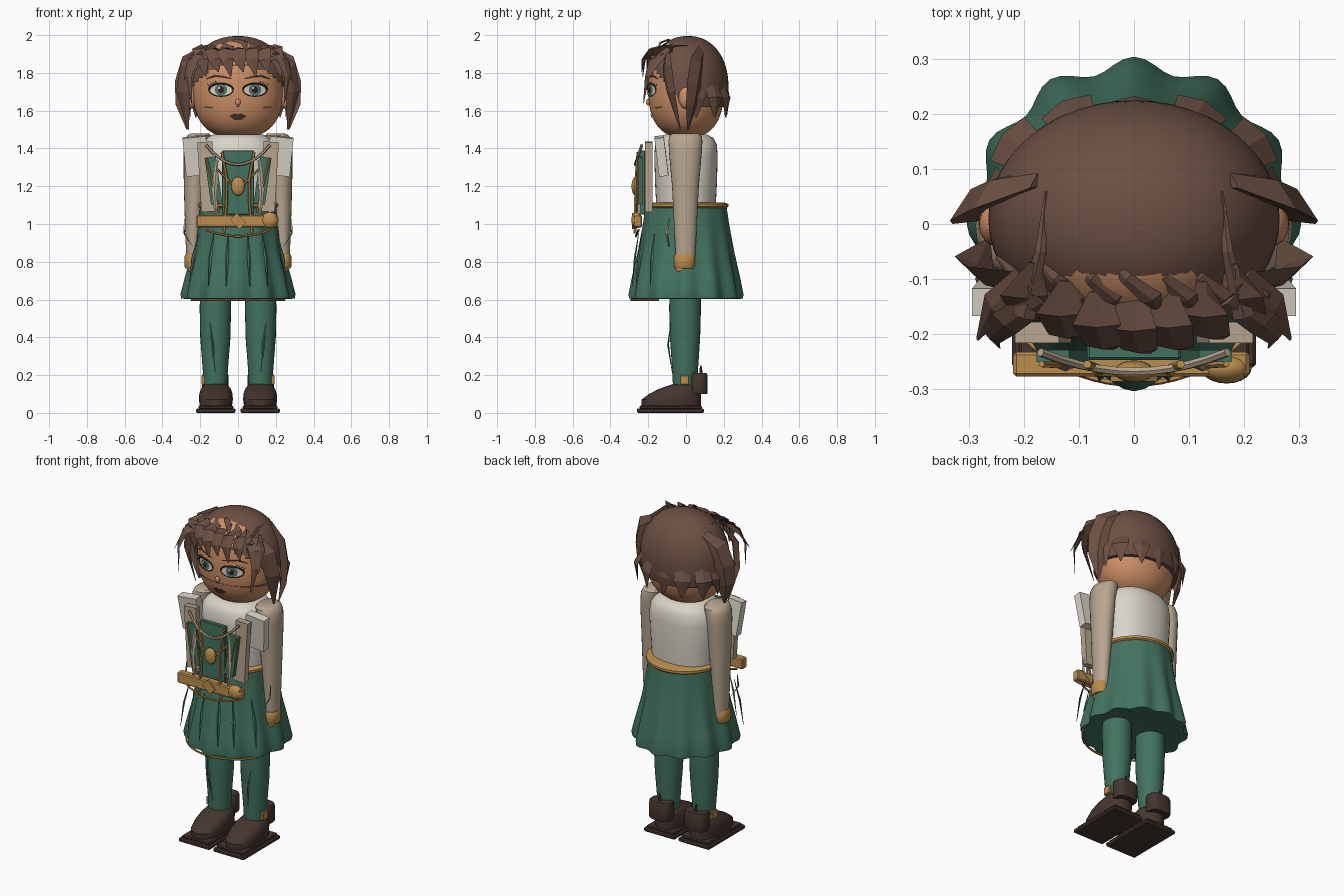
import bpy, bmesh, math
from mathutils import Vector, Euler

default_cube = bpy.data.objects.get("Cube")
if default_cube:
    bpy.data.objects.remove(default_cube, do_unlink=True)


def material(name, red, green, blue):
    mat = bpy.data.materials.new(name)
    mat.use_nodes = True
    mat.diffuse_color = (red, green, blue, 1)
    shader = mat.node_tree.nodes["Principled BSDF"]
    shader.inputs["Base Color"].default_value = (red, green, blue, 1)
    shader.inputs["Roughness"].default_value = 0.8
    return mat


HAIR = material("brown hair", .15, .08, .057)
SKIN = material("warm skin", .62, .28, .135)
GREEN = material("forest green cloth", .055, .17, .115)
LEATHER = material("dark leather", .06, .036, .028)
CREAM = material("cream cloth", .7, .66, .58)
BEIGE = material("beige cloth", .48, .38, .28)
GOLD = material("gold trim", .5, .27, .075)
INK = material("ink", .025, .017, .014)
IRIS = material("teal iris", .09, .17, .16)
LIPS = material("dark lips", .08, .035, .028)


def finish(name, bm, mat, smooth=True):
    bmesh.ops.recalc_face_normals(bm, faces=bm.faces)
    mesh = bpy.data.meshes.new(name)
    bm.to_mesh(mesh)
    bm.free()
    mesh.materials.append(mat)
    obj = bpy.data.objects.new(name, mesh)
    bpy.context.collection.objects.link(obj)
    if smooth:
        mesh.polygons.foreach_set("use_smooth", [True] * len(mesh.polygons))
        mesh.set_sharp_from_angle(angle=math.radians(40))
    return obj


def skin_rings(bm, rings):
    rings = [[bm.verts.new(p) for p in ring] for ring in rings]
    n = len(rings[0])
    for low, high in zip(rings, rings[1:]):
        for i in range(n):
            bm.faces.new((low[i], low[(i + 1) % n], high[(i + 1) % n], high[i]))
    bm.faces.new(rings[0])
    bm.faces.new(rings[-1])


def loft(name, sections, mat, cx=0, cy=0, n=32, power=2, folds=0, keep=None):
    """Stack of (z, rx, ry, shift x, shift y, fold depth) superellipses."""
    rings = []
    for section in sections:
        z, rx, ry, dx, dy, depth = (tuple(section) + (0, 0, 0))[:6]
        ring = []
        for i in range(n):
            a = math.tau * i / n
            c, s = math.cos(a), math.sin(a)
            r = (abs(c) ** power + abs(s) ** power) ** (-1 / power)
            r *= 1 + depth * math.cos(folds * a)
            ring.append((cx + dx + rx * r * c, cy + dy + ry * r * s, z))
        rings.append(ring)
    bm = bmesh.new()
    skin_rings(bm, rings)
    if keep:
        drop = [f for f in bm.faces if not keep(f.calc_center_median())]
        bmesh.ops.delete(bm, geom=drop, context='FACES')
    return finish(name, bm, mat)


def sweep(name, path, widths, mat, depth=1, out=(0, -1, 0), n=4):
    """Tapered blade (n=4) or rod along a path; depth is relative to width."""
    path = [Vector(p) for p in path]
    if not isinstance(widths, (list, tuple)):
        widths = [widths] * len(path)
    rings = []
    for i, p in enumerate(path):
        t = (path[min(i + 1, len(path) - 1)] - path[max(i - 1, 0)]).normalized()
        side = t.cross(Vector(out)).normalized()
        normal = side.cross(t)
        rings.append([p + widths[i] * (side * math.cos(math.tau * k / n)
                      + normal * depth * math.sin(math.tau * k / n))
                      for k in range(n)])
    bm = bmesh.new()
    skin_rings(bm, rings)
    return finish(name, bm, mat, n > 4)


def box(name, centre, size, mat, rot=(0, 0, 0), bevel=0):
    bm = bmesh.new()
    bmesh.ops.create_cube(bm, size=1)
    bmesh.ops.scale(bm, vec=size, verts=bm.verts)
    if bevel:
        bmesh.ops.bevel(bm, geom=bm.edges[:], offset=bevel, segments=1, affect='EDGES')
    bmesh.ops.rotate(bm, matrix=Euler(rot).to_matrix(), verts=bm.verts)
    bmesh.ops.translate(bm, vec=centre, verts=bm.verts)
    return finish(name, bm, mat, False)


def ball(name, centre, size, mat):
    bm = bmesh.new()
    bmesh.ops.create_uvsphere(bm, u_segments=20, v_segments=12, radius=1)
    bmesh.ops.scale(bm, vec=size, verts=bm.verts)
    bmesh.ops.translate(bm, vec=centre, verts=bm.verts)
    return finish(name, bm, mat)


# Head and hair cap: squarish domes sharing one profile rule
HEAD_Z = 1.72


def dome(t, power):
    return max(0, 1 - abs(t) ** power) ** (1 / power)


def dome_sections(rx, ry, height, power, start):
    heights = [math.sin(start + (math.pi / 2 - start) * i / 24) for i in range(25)]
    return [(HEAD_Z + height * t, max(.003, rx * dome(t, power)),
             max(.003, ry * dome(t, power))) for t in heights]


loft("head", dome_sections(.24, .2, .265, 2.5, -1.5), SKIN, n=48)
loft("hair_cap", dome_sections(.265, .215, .275, 2.2, -.37), HAIR, cy=.01, n=48,
     keep=lambda p: p.z > 1.61 and p.z > 1.63 - 1.1 * p.y)


def on_face(x, z, lift):
    r = dome((z - HEAD_Z) / .265, 2.5)
    return Vector((x, -.2 * r * math.sqrt(max(0, 1 - (x / (.24 * r)) ** 2)) - lift, z))


def face_patch(name, x, z, outline, mat, lift):
    bm = bmesh.new()
    hub = bm.verts.new(on_face(x, z, lift))
    rim = [bm.verts.new(on_face(x + dx, z + dz, lift)) for dx, dz in outline]
    for a, b in zip(rim, rim[1:] + rim[:1]):
        bm.faces.new((hub, a, b))
    obj = finish(name, bm, mat)
    if sum(p.normal.y for p in obj.data.polygons) > 0:
        obj.data.flip_normals()


def oval(rx, rz):
    return [(rx * math.cos(math.tau * i / 20), rz * math.sin(math.tau * i / 20))
            for i in range(20)]


def face_line(name, points, width, mat):
    sweep(name, [on_face(x, z, .006) for x, z in points], width, mat, .5)


for s, side in ((1, "left"), (-1, "right")):
    # Eyes, brows, cheeks and ears
    ex, ez = s * .09, 1.71
    face_patch(side + "_eye_white", ex, ez, oval(.057, .03), CREAM, .004)
    face_patch(side + "_iris", ex, ez, oval(.033, .032), IRIS, .006)
    face_patch(side + "_pupil", ex, ez, oval(.016, .018), INK, .008)
    face_patch(side + "_eye_glint", ex - .01, ez + .01, oval(.006, .006), CREAM, .0095)
    for label, sign, width in (("upper_lash", 1, .006), ("lower_lash", -1, .003)):
        arc = [(ex + .064 * math.cos(a), ez + sign * .034 * math.sin(a))
               for a in [math.pi * i / 10 for i in range(11)]]
        face_line(side + "_" + label, arc, width, INK)
    for i in range(4):
        x = ex + s * (.02 + .013 * i)
        face_line(side + "_eyelash", [(x, 1.738 - .004 * i), (x + s * .012, 1.757 - .005 * i)],
                  [.003, .001], INK)
    face_line(side + "_brow", [(s * .035, 1.77), (s * .08, 1.78), (s * .125, 1.785), (s * .17, 1.768)],
              [.003, .006, .006, .002], HAIR)
    face_line(side + "_cheek_mark", [(s * .135, 1.615), (s * .175, 1.618)], .004, GOLD)
    ball(side + "_ear", (s * .25, .0, 1.67), (.032, .04, .06), SKIN)

    # Broad side locks framing the face
    sweep(side + "_side_lock_back", [(s * .17, .08, 1.91), (s * .25, .06, 1.85), (s * .283, .045, 1.74),
          (s * .29, .03, 1.63), (s * .268, .01, 1.5)], [.04, .066, .066, .05, .006], HAIR, .35,
          (s * .6, .8, 0))
    sweep(side + "_side_lock_front", [(s * .19, -.1, 1.91), (s * .265, -.1, 1.83), (s * .29, -.08, 1.7),
          (s * .265, -.03, 1.5)], [.03, .05, .042, .005], HAIR, .25, (s * .5, -.85, 0))
    sweep(side + "_temple_lock", [(s * .17, -.14, 1.92), (s * .235, -.18, 1.87), (s * .26, -.205, 1.78),
          (s * .245, -.225, 1.64)], [.025, .03, .02, .003], HAIR, .25, (s * .6, -.8, 0))
    sweep(side + "_temple_wisp", [(s * .2, -.1, 1.93), (s * .255, -.15, 1.87), (s * .285, -.21, 1.76)],
          [.025, .028, .003], HAIR, .25, (s * .8, -.6, 0))
    sweep(side + "_crown_strand", [(s * .16, .06, 1.945), (s * .17, -.05, 1.945), (s * .2, -.17, 1.9)],
          [.002, .01, .02], HAIR, .4, (0, 0, 1))

# Mouth and nose
face_patch("lips", 0, 1.568, [(.048, .004), (.015, .018), (0, .012), (-.015, .018),
           (-.048, .004), (-.018, -.017), (.018, -.017)], LIPS, .005)
ball("nose", (0, -.2, 1.645), (.014, .012, .018), SKIN)
face_patch("nose_shadow", 0, 1.622, oval(.009, .004), LIPS, .004)

# Fringe, crown tufts and nape spikes
for i in range(7):
    x = -.2 + .066 * i
    y = .06 * (x / .2) ** 2
    sweep("fringe_lock", [(x * .9, -.13 + y, 1.93), (x, -.19 + y, 1.92), (x + .012, -.228 + y, 1.87),
          (x + .03, -.235 + y, 1.78 + .025 * (i % 2))], [.025, .044, .034, .003], HAIR, .22)
    sweep("crown_tuft", [(x - .05, -.06, 1.955 - abs(x) * .3), (x - .01, -.1, 1.975 - abs(x) * .3),
          (x + .035, -.135, 1.96 - abs(x) * .35), (x + .05, -.16, 1.9 - abs(x) * .2)],
          [.004, .014, .02, .003], HAIR, .3, (0, -.6, .8))
for i in range(7):
    a = math.radians(-78 + 26 * i)
    c, s = math.cos(a), math.sin(a)
    flare = 1 + .5 * (s * c) ** 2
    sweep("nape_lock", [(.245 * s, .01 + .195 * c, 1.75), (.262 * s * flare, .01 + .21 * c * flare, 1.67),
          (.252 * s * flare, .01 + .205 * c * flare, 1.565)], [.04, .05, .004], HAIR, .25, (s, c, 0))

# Shirt, skirt and waistband
loft("shirt", [(1.05, .19, .155), (1.2, .2, .163), (1.36, .21, .168), (1.42, .2, .163),
     (1.455, .17, .145), (1.475, .13, .11)], CREAM, n=40, power=2.3)
loft("skirt", [(1.09, .208, .215), (1.0, .217, .226, 0, 0, .01), (.85, .238, .25, 0, 0, .025),
     (.72, .27, .275, 0, 0, .04), (.63, .291, .291, 0, 0, .045), (.605, .288, .289, 0, 0, .045),
     (.603, .25, .26, 0, 0, .04), (.62, .2, .2)], GREEN, n=96, folds=12)
loft("waistband", [(1.083, .206, .214), (1.092, .22, .224), (1.106, .22, .224), (1.115, .2, .2)], GOLD, n=48)
hem = [math.radians(210 + 5 * i) for i in range(25)]
sweep("hem_trim", [(.285 * math.cos(a), .29 * math.sin(a), .598) for a in hem], .006, GOLD,
      out=(0, 0, 1), n=6)

# Bib, belt and ornaments
box("bib", (0, -.232, 1.22), (.17, .03, .34), GREEN, bevel=.004)
box("belt", (-.005, -.255, 1.015), (.43, .045, .065), GOLD, bevel=.006)
box("belt_buckle", (0, -.28, 1.015), (.07, .012, .05), GOLD, (0, math.pi / 4, 0))
ball("pouch", (.168, -.262, 1.02), (.046, .028, .043), GOLD)
ball("brooch", (0, -.268, 1.2), (.036, .02, .05), GOLD)
chain = [(-.17 + .034 * i) for i in range(11)]
sweep("necklace", [(x, -.268 + 1.2 * x * x, 1.315 + 3.6 * x * x) for x in chain], .008, BEIGE, n=6)
sweep("lower_chain", [(x, -.265 + .5 * x * x, .935 + 1.2 * x * x) for x in chain], .006, GOLD, n=6)

for s, side in ((1, "left"), (-1, "right")):
    # Layered vest plates
    box(side + "_collar_slab", (s * .222, -.13, 1.36), (.125, .05, .205), CREAM, (.12, s * .1, 0))
    box(side + "_lapel", (s * .165, -.197, 1.25), (.08, .038, .37), BEIGE, (0, s * .06, 0))
    box(side + "_bib_wing", (s * .13, -.24, 1.23), (.06, .022, .25), GREEN, (0, s * .14, 0))
    sweep(side + "_wing_edge", [(s * .168, -.255, 1.35), (s * .135, -.257, 1.22), (s * .1, -.257, 1.06)],
          .006, GOLD, n=6)
    sweep(side + "_strap", [(s * .085, -.255, 1.38), (s * .06, -.265, 1.24), (s * .062, -.268, 1.1),
          (s * .075, -.27, .95)], .008, GOLD, n=6)
    sweep(side + "_brooch_cord", [(s * .11, -.255, 1.29), (s * .05, -.265, 1.23), (s * .02, -.268, 1.2)],
          .006, GOLD, n=6)
    sweep(side + "_lapel_ribbon", [(s * .11, -.25, 1.34), (s * .125, -.262, 1.18), (s * .115, -.262, 1.0)],
          [.006, .015, .003], BEIGE, .4)

    # Arms, cuffs and hands
    loft(side + "_sleeve", [(.8, .034, .05, s * .012), (.95, .042, .058, s * .01), (1.2, .058, .071, s * .002),
         (1.38, .063, .087, -s * .002), (1.44, .066, .09, -s * .01), (1.468, .062, .085, -s * .02),
         (1.478, .05, .07, -s * .025)], BEIGE, cx=s * .227, cy=-.003, n=24)
    loft(side + "_cuff", [(.765, .034, .048), (.775, .04, .055), (.83, .04, .056), (.84, .034, .05)],
         GOLD, cx=s * .243, cy=-.008, n=24)
    ball(side + "_hand", (s * .24, -.025, .765), (.026, .033, .03), SKIN)
    sweep(side + "_sleeve_leaf", [(s * .24, -.09, .88), (s * .285, -.1, .95), (s * .285, -.09, 1.03)],
          [.002, .01, .002], BEIGE, .4, (s, 0, 0))

    # Leaf blades on the skirt
    for x, y in ((.245, -.19), (.15, -.265), (.06, -.285)):
        sweep(side + "_skirt_leaf", [(s * x * .85, y * .88, .95), (s * x * .98, y * .95, .82),
              (s * x * 1.05, y, .67)], [.003, .011, .002], GREEN, .5, (s * x, y, 0))

    # Legs and boots
    loft(side + "_leg", [(.1, .06, .062), (.22, .066, .068), (.4, .08, .08), (.55, .083, .084),
         (.7, .08, .082)], GREEN, cx=s * .12, cy=-.005, n=28)
    sweep(side + "_leg_crease", [(s * .15, -.08, .48), (s * .135, -.095, .36), (s * .12, -.072, .21)],
          [.002, .008, .002], GREEN, .6)
    box(side + "_sole", (s * .117, -.083, .012), (.21, .355, .024), LEATHER, bevel=.006)
    box(side + "_welt", (s * .117, -.08, .03), (.185, .33, .016), LEATHER, bevel=.005)
    loft(side + "_boot", [(.03, .084, .158, 0, -.078), (.07, .09, .158, 0, -.078),
         (.1, .088, .138, 0, -.058), (.125, .08, .112, 0, -.036), (.145, .066, .08, 0, -.012),
         (.155, .05, .06)], LEATHER, cx=s * .117, n=32, power=2.3)
    loft(side + "_heel_cuff", [(.1, .066, .045), (.11, .07, .049), (.2, .069, .047), (.21, .065, .043)],
         LEATHER, cx=s * .12, cy=.066, n=28, power=3)
    sweep(side + "_heel_tab", [(s * .12, .08, .19), (s * .125, .078, .25)], [.012, .004], LEATHER)
    box(side + "_ankle_clasp", (s * .183, -.008, .175), (.022, .05, .05), GOLD, bevel=.004)
